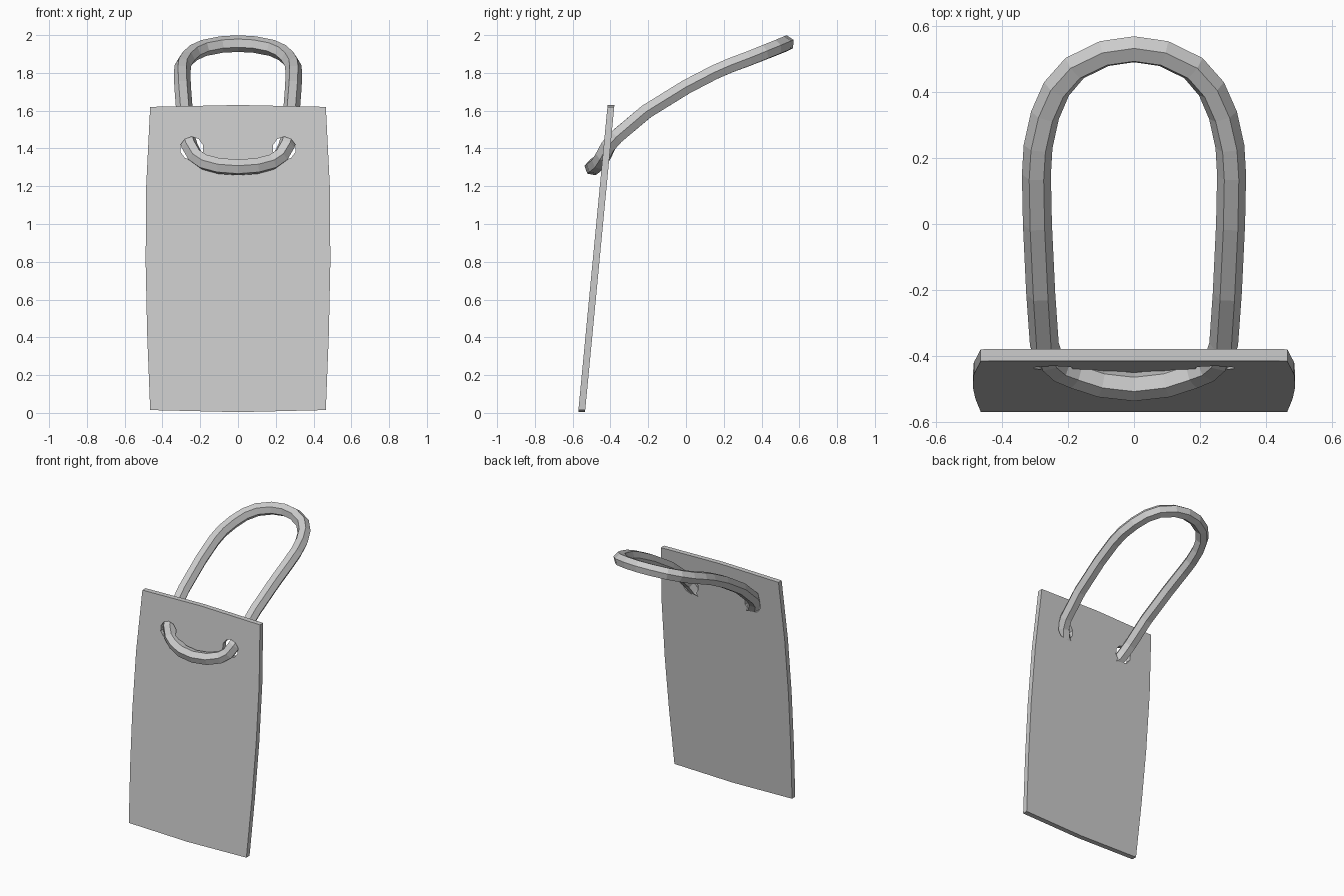
import bpy, bmesh, math
from mathutils import Vector, Matrix

if "Cube" in bpy.data.objects:
    bpy.data.objects.remove(bpy.data.objects["Cube"])

grey = bpy.data.materials.new("light grey")
grey.diffuse_color = (0.6, 0.6, 0.6, 1)
grey.use_nodes = True
grey.node_tree.nodes["Principled BSDF"].inputs["Base Color"].default_value = grey.diffuse_color


def make(name, bm):
    bmesh.ops.recalc_face_normals(bm, faces=bm.faces)
    me = bpy.data.meshes.new(name)
    bm.to_mesh(me)
    bm.free()
    me.materials.append(grey)
    ob = bpy.data.objects.new(name, me)
    bpy.context.collection.objects.link(ob)
    return ob


# Tag plate: bowed outline, leaning back, with a constant thickness
right = [(0.465, 0.015), (0.481, 0.42), (0.489, 0.8), (0.486, 1.2), (0.465, 1.62)]
outline = [(0, 0.004)] + right + [(0, 1.63)] + [(-x, z) for x, z in reversed(right)]
bm = bmesh.new()
front = bm.faces.new([bm.verts.new((x, -0.571 + 0.0957 * z, z)) for x, z in outline])
ext = bmesh.ops.extrude_face_region(bm, geom=[front], use_keep_orig=True)
bmesh.ops.translate(bm, vec=(0, 0.036, 0),
                    verts=[g for g in ext["geom"] if isinstance(g, bmesh.types.BMVert)])
plate = make("tag_plate", bm)

# Two cord holes through the plate
bm = bmesh.new()
for s in (-1, 1):
    m = Matrix.Translation((s * 0.245, -0.42, 1.4)) @ Matrix.Rotation(math.pi / 2, 4, 'X')
    bmesh.ops.create_cone(bm, cap_ends=True, segments=10, radius1=0.062,
                          radius2=0.062, depth=0.3, matrix=m)
cutter = make("hole_cutter", bm)
cutter.hide_render = True
cutter.hide_set(True)
cut = plate.modifiers.new("holes", 'BOOLEAN')
cut.operation = 'DIFFERENCE'
cut.solver = 'EXACT'
cut.object = cutter

# Cord: closed six-sided loop threaded through both holes
half = [(0, 0.53, 1.955), (0.09, 0.517, 1.95), (0.18, 0.473, 1.932), (0.235, 0.41, 1.907),
        (0.27, 0.33, 1.875), (0.291, 0.235, 1.84), (0.296, 0.15, 1.803), (0.293, 0, 1.725),
        (0.283, -0.21, 1.595), (0.272, -0.365, 1.465), (0.257, -0.41, 1.415),
        (0.228, -0.437, 1.362), (0.18, -0.457, 1.328), (0.1, -0.483, 1.307),
        (0, -0.494, 1.30)]
path = [Vector(p) for p in half] + [Vector((-x, y, z)) for x, y, z in half[-2:0:-1]]
bm = bmesh.new()
rings, n = [], len(path)
for i, p in enumerate(path):
    a, b = (p - path[i - 1]).normalized(), (path[(i + 1) % n] - p).normalized()
    t = (a + b).normalized()
    up = Vector((0, -0.75, 0.66) if p.y < -0.35 else (0, -0.45, 0.9))
    side = t.cross(up).normalized()
    up = side.cross(t)
    rings.append([bm.verts.new(p + 0.044 * (math.cos(k * math.pi / 3) * side
                                            + math.sin(k * math.pi / 3) * up))
                  for k in range(6)])
for i in range(n):
    r, q = rings[i], rings[(i + 1) % n]
    for k in range(6):
        j = (k + 1) % 6
        bm.faces.new((r[k], r[j], q[j], q[k]))
make("cord_loop", bm)
